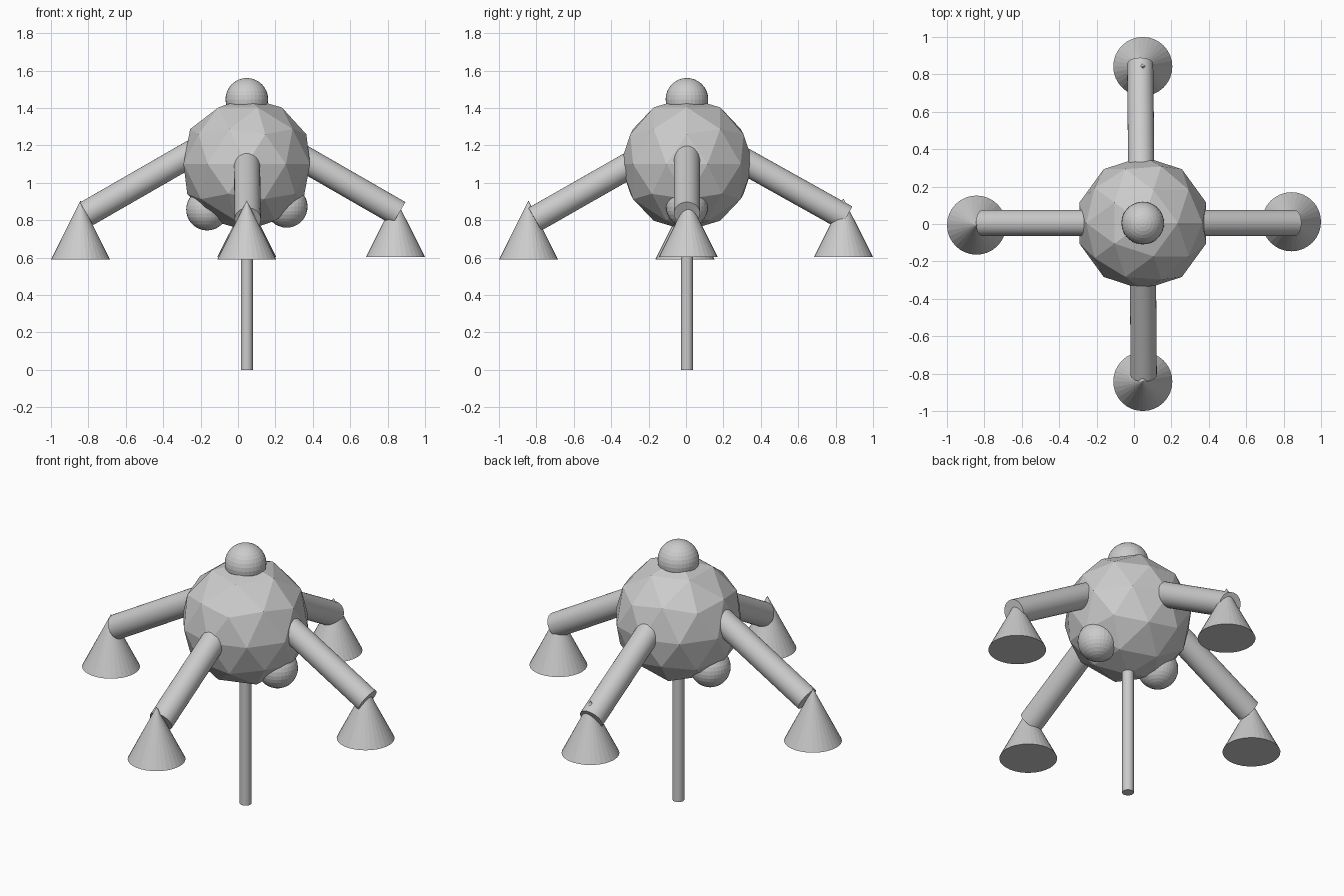
import bpy
from mathutils import Vector

if "Cube" in bpy.data.objects:
    bpy.data.objects.remove(bpy.data.objects["Cube"])

CX, CY = 0.047, 0.005          # axis of the body, head and pole


def ball(name, loc, r):
    bpy.ops.mesh.primitive_uv_sphere_add(segments=32, ring_count=16, radius=r, location=loc)
    bpy.context.object.name = name


def rod(name, start, end, r):
    a, b = Vector(start), Vector(end)
    d = b - a
    bpy.ops.mesh.primitive_cylinder_add(
        vertices=32, radius=r, depth=d.length, location=(a + b) / 2,
        rotation=d.to_track_quat('Z', 'Y').to_euler())
    bpy.context.object.name = name
    bpy.ops.object.shade_smooth_by_angle()


def foot(name, x, y, base, h=0.315):
    bpy.ops.mesh.primitive_cone_add(vertices=32, radius1=0.158, radius2=0, depth=h,
                                    location=(x, y, base + h / 2))
    bpy.context.object.name = name


# Faceted body
bpy.ops.mesh.primitive_ico_sphere_add(subdivisions=2, radius=0.356, location=(CX, CY, 1.10))
bpy.context.object.name = "body"

# Head and the two lower balls
ball("head", (CX, CY, 1.446), 0.114)
ball("left_lower_ball", (-0.165, CY, 0.857), 0.112)
ball("right_lower_ball", (0.26, CY, 0.872), 0.112)

# Central support pole
rod("pole", (CX, CY, 0), (CX, CY, 0.95), 0.032)

# Sloping legs: inner end, outer end
legs = {
    "left": ((-0.13, CY, 1.225), (-0.81, CY, 0.834)),
    "right": ((0.21, CY, 1.21), (0.86, CY, 0.836)),
    "back": ((0.04, 0.17, 1.195), (0.033, 0.855, 0.812)),
    "front": ((0.047, -0.15, 1.18), (0.052, -0.808, 0.805)),
}
for side, (a, b) in legs.items():
    rod(side + "_leg", a, b, 0.07)

# Cone feet
foot("left_foot", -0.842, -0.006, 0.59)
foot("right_foot", 0.842, 0.012, 0.602)
foot("back_foot", CX, 0.842, 0.602)
foot("front_foot", CX, -0.842, 0.59)
